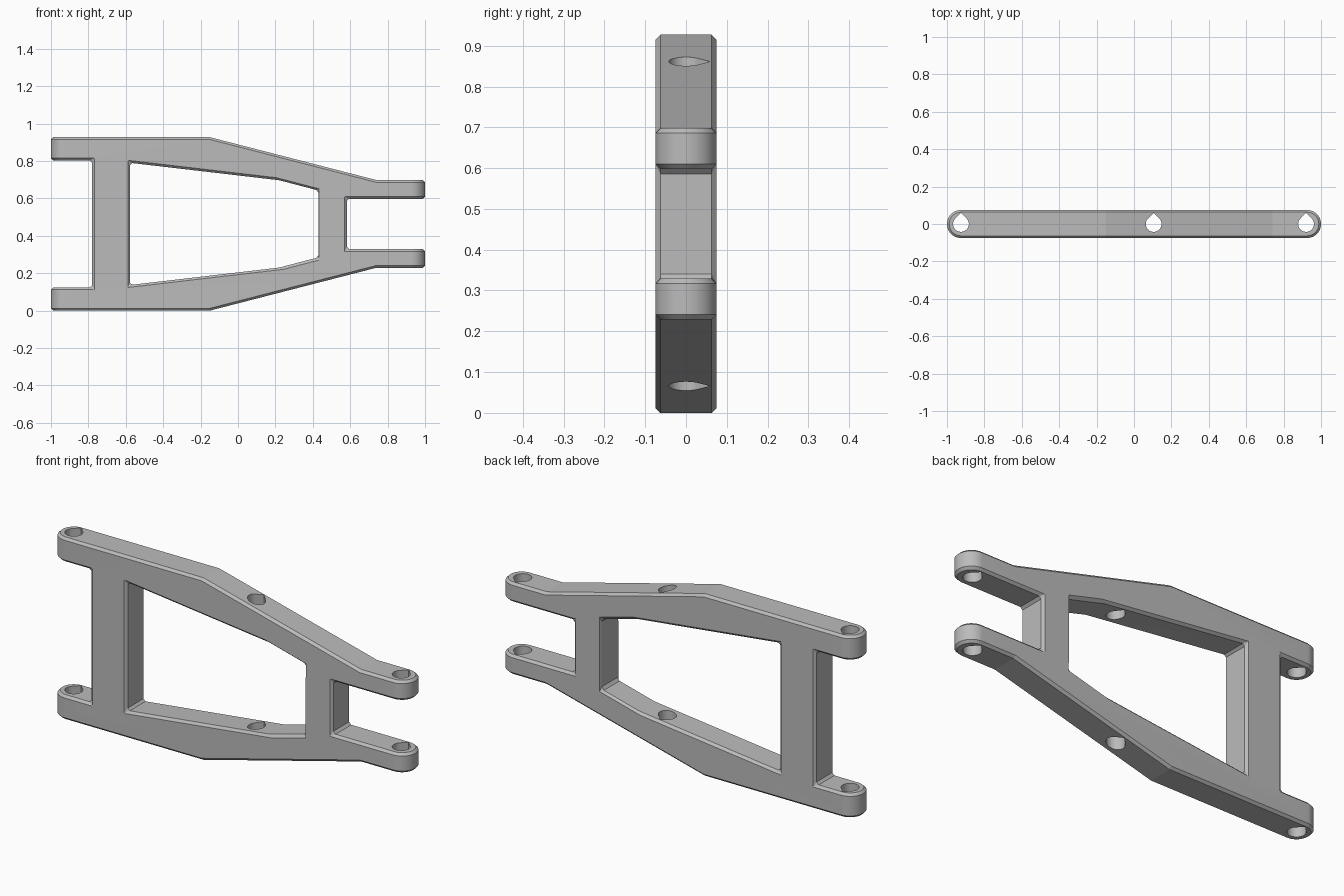
import bpy, bmesh, math
from mathutils import Vector

if "Cube" in bpy.data.objects:
    bpy.data.objects.remove(bpy.data.objects["Cube"])

HEIGHT = 0.927
RADIUS = 0.075      # half thickness, also the radius of the rounded ends
CHAMFER = 0.012

grey = bpy.data.materials.new("plain grey")
grey.use_nodes = True
colour = (0.5, 0.5, 0.5, 1)
grey.diffuse_color = colour
grey.node_tree.nodes["Principled BSDF"].inputs["Base Color"].default_value = colour


def prism(name, points, direction):
    """Extrude a closed 3D outline along a direction."""
    bm = bmesh.new()
    face = bm.faces.new([bm.verts.new(p) for p in points])
    result = bmesh.ops.extrude_face_region(bm, geom=[face])
    moved = [v for v in result["geom"] if isinstance(v, bmesh.types.BMVert)]
    bmesh.ops.translate(bm, verts=moved, vec=Vector(direction))
    bmesh.ops.recalc_face_normals(bm, faces=bm.faces)
    mesh = bpy.data.meshes.new(name)
    bm.to_mesh(mesh)
    bm.free()
    obj = bpy.data.objects.new(name, mesh)
    bpy.context.collection.objects.link(obj)
    mesh.materials.append(grey)
    return obj


def side_prism(name, upper):
    """Mirror an upper half outline (x, z) top to bottom and extrude through y."""
    outline = upper + [(x, HEIGHT - z) for x, z in reversed(upper)]
    return prism(name, [(x, -0.2, z) for x, z in outline], (0, 0.4, 0))


def plan_prism(name, outline):
    """Extrude an outline (x, y) through the full height."""
    return prism(name, [(x, y, -0.1) for x, y in outline], (0, 0, HEIGHT + 0.2))


def arc(cx, radius, start, end, steps):
    angles = [math.radians(start + (end - start) * i / steps) for i in range(steps + 1)]
    return [(cx + radius * math.cos(a), radius * math.sin(a)) for a in angles]


def apply(obj, mod):
    bpy.ops.object.select_all(action='DESELECT')
    obj.select_set(True)
    bpy.context.view_layer.objects.active = obj
    bpy.ops.object.modifier_apply(modifier=mod.name)


def boolean(obj, tool, operation):
    tool.hide_render = True
    mod = obj.modifiers.new("cut", 'BOOLEAN')
    mod.object = tool
    mod.operation = operation
    mod.solver = 'EXACT'
    apply(obj, mod)
    bpy.data.objects.remove(tool)


# Side outline: two tapering arms joined by posts, with open forks at both ends
frame = side_prism("suspension_arm", [
    (-0.78, 0.803), (-1.1, 0.803), (-1.1, HEIGHT), (-0.15, HEIGHT),
    (0.74, 0.698), (1.1, 0.698), (1.1, 0.598), (0.582, 0.598)])

# Central opening
window = side_prism("window_cutter", [(-0.577, 0.79), (0.22, 0.697), (0.43, 0.642)])
boolean(frame, window, 'DIFFERENCE')

# Rounded ends and thickness
end = 1 - RADIUS
stadium = plan_prism("rounded_plan", arc(end, RADIUS, -90, 90, 24) + arc(-end, RADIUS, 90, 270, 24))
boolean(frame, stadium, 'INTERSECT')

# Chamfer around every rim
bevel = frame.modifiers.new("chamfer", 'BEVEL')
bevel.width = CHAMFER
bevel.segments = 1
bevel.limit_method = 'ANGLE'
bevel.angle_limit = math.radians(40)
bevel.use_clamp_overlap = False
apply(frame, bevel)

# Teardrop pin holes through both arms
for x in (-0.925, 0.105, 0.92):
    teardrop = arc(x, 0.042, 135, 405, 36) + [(x, 0.042 * math.sqrt(2))]
    boolean(frame, plan_prism("pin_hole_cutter", teardrop), 'DIFFERENCE')

bpy.ops.object.shade_smooth_by_angle(angle=math.radians(10))
